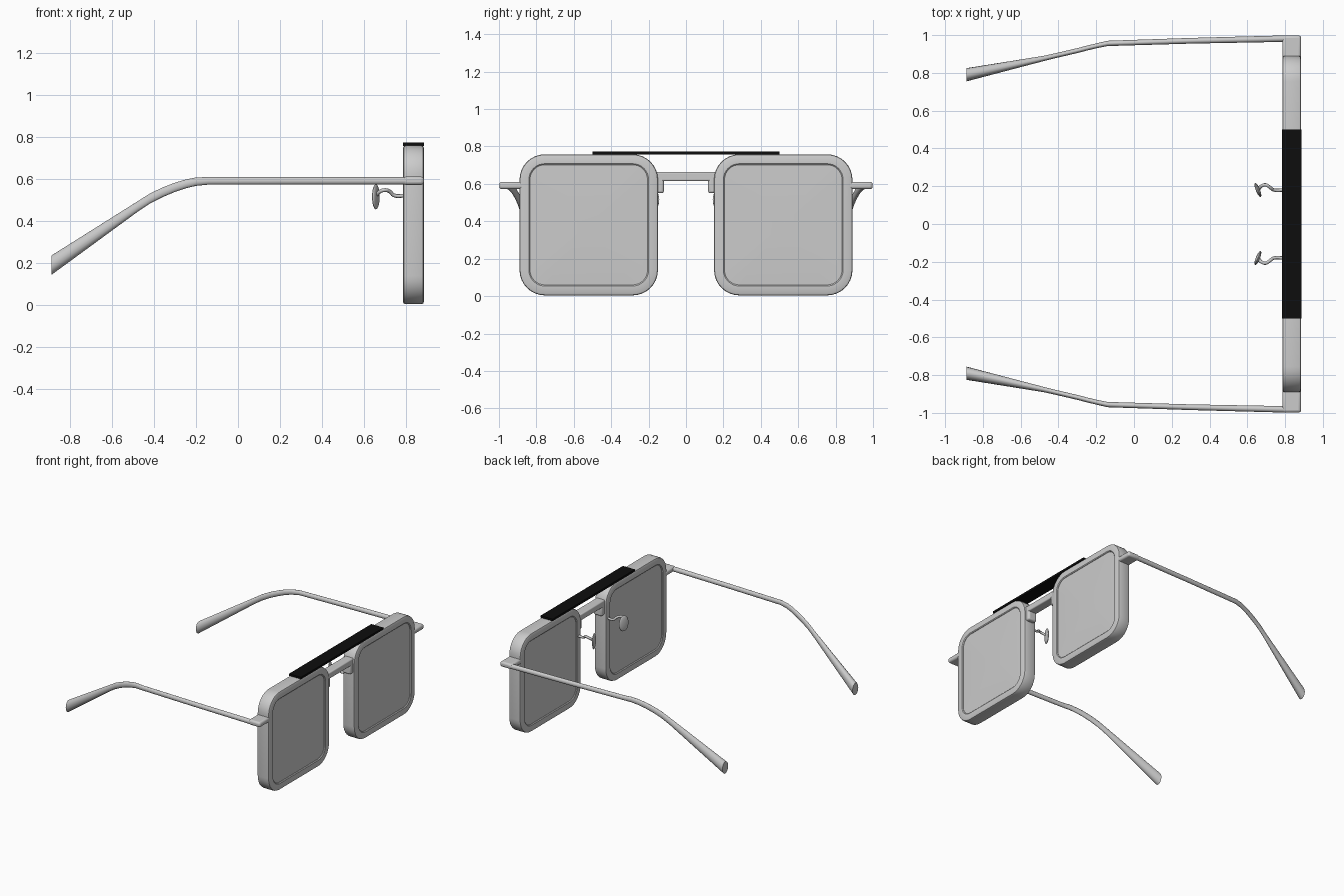
import bpy, bmesh, math
from mathutils import Matrix, Vector

if "Cube" in bpy.data.objects:
    bpy.data.objects.remove(bpy.data.objects["Cube"])


def finish(bm, name, mirror=True, angle=35, bevel=0):
    bmesh.ops.recalc_face_normals(bm, faces=bm.faces)
    me = bpy.data.meshes.new(name)
    bm.to_mesh(me)
    bm.free()
    ob = bpy.data.objects.new(name, me)
    bpy.context.collection.objects.link(ob)
    bpy.ops.object.select_all(action='DESELECT')
    ob.select_set(True)
    bpy.context.view_layer.objects.active = ob
    bpy.ops.object.shade_smooth_by_angle(angle=math.radians(angle))
    if bevel:
        b = ob.modifiers.new("bevel", 'BEVEL')
        b.width, b.segments = bevel, 3
    if mirror:
        m = ob.modifiers.new("mirror", 'MIRROR')
        m.use_axis = (False, True, False)
    return ob


def loft(loops, name, closed=False, **kw):
    bm = bmesh.new()
    rows = [[bm.verts.new(p) for p in lp] for lp in loops]
    n = len(rows[0])
    pairs = list(zip(rows, rows[1:]))
    if closed:
        pairs.append((rows[-1], rows[0]))
    for a, b in pairs:
        for i in range(n):
            j = (i + 1) % n
            bm.faces.new((a[i], a[j], b[j], b[i]))
    if not closed:
        bm.faces.new(rows[0])
        bm.faces.new(rows[-1])
    return finish(bm, name, **kw)


def rim_loop(x, inset, scale=1.0, seg=8):
    """Rounded rectangle around one eye, in the plane at x."""
    cy, cz, hw, hh = 0.52, 0.381, 0.37 - inset, 0.377 - inset
    r = max(0.135 - inset, 0.05)
    pts = []
    for k, (sy, sz) in enumerate(((1, 1), (-1, 1), (-1, -1), (1, -1))):
        for i in range(seg + 1):
            a = math.pi / 2 * (k + i / seg)
            pts.append((x, cy + scale * (sy * (hw - r) + r * math.cos(a)),
                        cz + scale * (sz * (hh - r) + r * math.sin(a))))
    return pts


def box(name, lo, hi, **kw):
    bm = bmesh.new()
    lo, hi = Vector(lo), Vector(hi)
    bmesh.ops.create_cube(bm, size=1, matrix=Matrix.Translation((lo + hi) / 2)
                          @ Matrix.Diagonal((*(hi - lo), 1)))
    return finish(bm, name, **kw)


# Eye rims: closed ring section with softened edges
section = [(0.785, 0.05), (0.785, 0.012), (0.789, 0.003), (0.797, 0),
           (0.873, 0), (0.881, 0.003), (0.885, 0.012), (0.885, 0.05),
           (0.880, 0.056), (0.790, 0.056)]
loft([rim_loop(x, d) for x, d in section], "eye_rim", closed=True)

# Lenses: slightly domed panes filling the rims
front = [(0.877 + 0.006 * (1 - s * s), s) for s in (1, 0.8, 0.5, 0.2)]
back = [(x - 0.085, s) for x, s in reversed(front)]
loft([rim_loop(x, 0.055, s) for x, s in back + front], "lens", angle=40)

# Bridge, its small end tabs, and the hinge lugs
box("bridge", (0.80, -0.17, 0.615), (0.872, 0.17, 0.664), mirror=False, bevel=0.008)
box("bridge_tab", (0.80, 0.118, 0.55), (0.872, 0.17, 0.64), bevel=0.012)
box("hinge_lug", (0.785, 0.85, 0.572), (0.885, 0.998, 0.611), bevel=0.014)

# Temple arms: elliptical sections (x, y, z, half width, half height)
arm = [(0.86, 0.98, 0.591, 0.017, 0.018), (0.785, 0.981, 0.591, 0.017, 0.018),
       (0.3, 0.97, 0.591, 0.015, 0.018), (-0.14, 0.956, 0.591, 0.014, 0.018),
       (-0.2, 0.943, 0.587, 0.013, 0.02), (-0.25, 0.931, 0.576, 0.013, 0.021),
       (-0.3, 0.918, 0.56, 0.013, 0.022), (-0.36, 0.904, 0.536, 0.013, 0.023),
       (-0.42, 0.890, 0.506, 0.013, 0.024), (-0.48, 0.876, 0.467, 0.014, 0.025),
       (-0.887, 0.79, 0.19, 0.035, 0.046)]
N = 16
loft([[(x, y + w * math.cos(t * math.tau / N), z + h * math.sin(t * math.tau / N))
       for t in range(N)] for x, y, z, w, h in arm], "temple_arm", angle=50)

# Nose pads: thin oval discs angled towards the nose
bm = bmesh.new()
bmesh.ops.create_uvsphere(bm, u_segments=20, v_segments=12, radius=1,
                          matrix=Matrix.Translation((0.656, 0.18, 0.515))
                          @ Matrix.Rotation(math.radians(22), 4, 'Z')
                          @ Matrix.Diagonal((0.011, 0.04, 0.06, 1)))
finish(bm, "nose_pad", angle=60)

# Nose pad wires
cu = bpy.data.curves.new("nose_pad_wire", 'CURVE')
cu.dimensions = '3D'
cu.bevel_depth, cu.bevel_resolution, cu.use_fill_caps = 0.009, 2, True
path = [(0.795, 0.18, 0.52), (0.742, 0.18, 0.522), (0.722, 0.192, 0.54),
        (0.698, 0.207, 0.547), (0.676, 0.202, 0.54), (0.658, 0.182, 0.522)]
sp = cu.splines.new('BEZIER')
sp.bezier_points.add(len(path) - 1)
for bp, p in zip(sp.bezier_points, path):
    bp.co = p
    bp.handle_left_type = bp.handle_right_type = 'AUTO'
sp.resolution_u = 6
wire = bpy.data.objects.new("nose_pad_wire", cu)
bpy.context.collection.objects.link(wire)
m = wire.modifiers.new("mirror", 'MIRROR')
m.use_axis = (False, True, False)

# Black brow bar across the top
black = bpy.data.materials.new("black")
black.diffuse_color = (0.004, 0.004, 0.004, 1)
black.use_nodes = True
black.node_tree.nodes["Principled BSDF"].inputs["Base Color"].default_value = black.diffuse_color
bar = box("brow_bar", (0.784, -0.5, 0.757), (0.886, 0.5, 0.773), mirror=False)
bar.data.materials.append(black)
